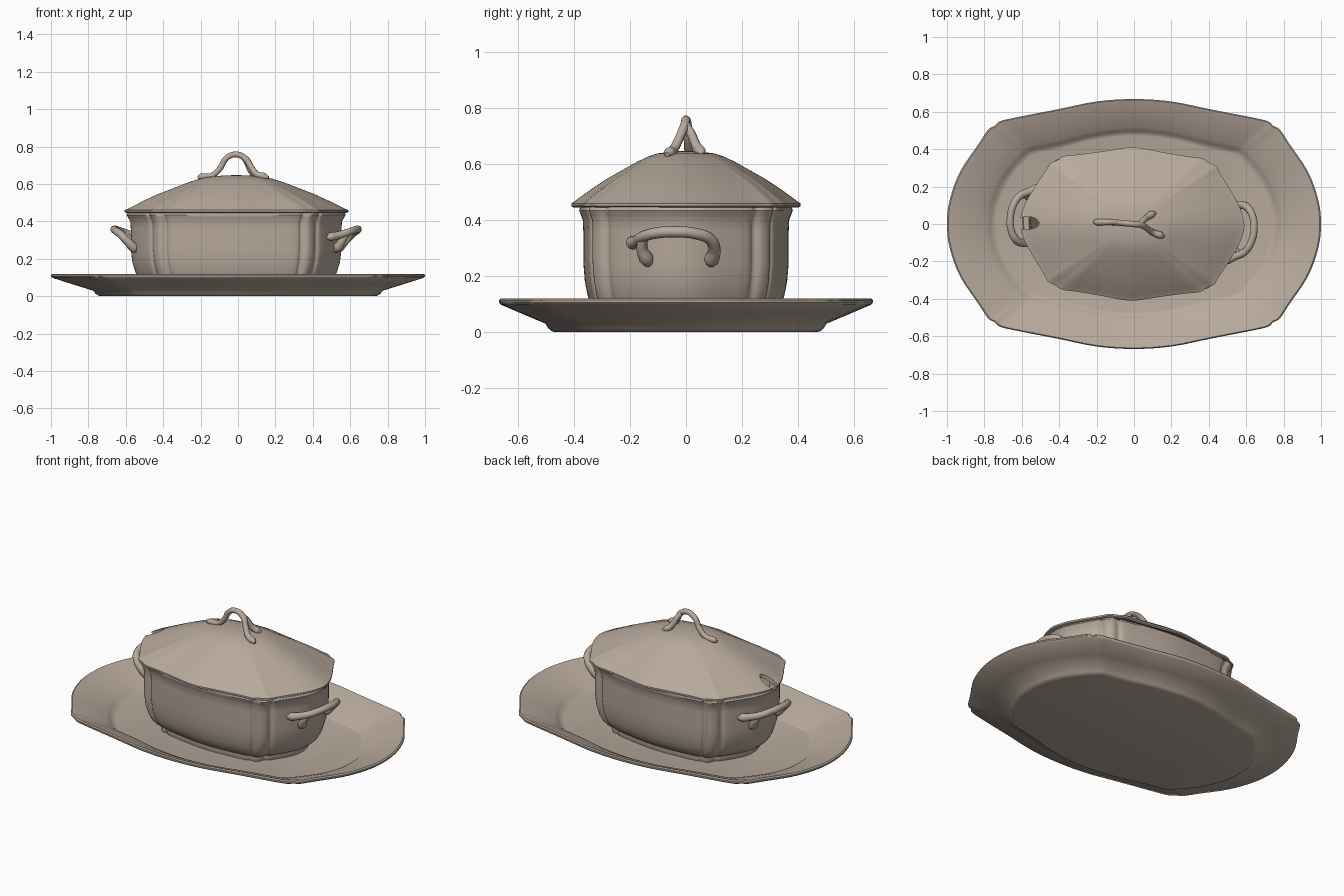
import bpy
import math
from mathutils import Vector

cube = bpy.data.objects.get("Cube")
if cube:
    bpy.data.objects.remove(cube, do_unlink=True)

clay = bpy.data.materials.new("warm beige glaze")
clay.use_nodes = True
clay.diffuse_color = (0.48, 0.40, 0.335, 1)
clay.node_tree.nodes["Principled BSDF"].inputs["Base Color"].default_value = clay.diffuse_color


def outline(quarter, steps=4):
    """Mirror a quarter outline into a closed loop and round it with a Catmull-Rom curve."""
    q = [Vector(p) for p in quarter]
    half = q + [Vector((-p.x, p.y)) for p in reversed(q[:-1])]
    pts = half + [Vector((p.x, -p.y)) for p in reversed(half[1:-1])]
    n, out = len(pts), []
    for i in range(n):
        a, b, c, d = (pts[(i + k) % n] for k in (-1, 0, 1, 2))
        for s in range(steps):
            t = s / steps
            out.append(0.5 * (2 * b + (c - a) * t + (2 * a - 5 * b + 4 * c - d) * t * t
                              + (3 * b - a - 3 * c + d) * t ** 3))
    return out


def ellipse_like(loop, rx, ry):
    """Points on an ellipse in the same directions as the loop's points."""
    angles = [math.atan2(p.y / ry, p.x / rx) for p in loop]
    return [Vector((rx * math.cos(a), ry * math.sin(a))) for a in angles]


def finish(ob, angle=40):
    ob.data.materials.clear()
    ob.data.materials.append(clay)
    bpy.ops.object.select_all(action='DESELECT')
    ob.select_set(True)
    bpy.context.view_layer.objects.active = ob
    bpy.ops.object.shade_smooth_by_angle(angle=math.radians(angle))


def loft(name, rings, loc=(0, 0, 0), turn=0):
    """Skin a stack of (loop, z) rings and cap both ends."""
    n = len(rings[0][0])
    verts = [(p.x, p.y, z) for loop, z in rings for p in loop]
    faces = [(r * n + i, r * n + (i + 1) % n, (r + 1) * n + (i + 1) % n, (r + 1) * n + i)
             for r in range(len(rings) - 1) for i in range(n)]
    faces.append(tuple(reversed(range(n))))
    faces.append(tuple(range(len(verts) - n, len(verts))))
    me = bpy.data.meshes.new(name)
    me.from_pydata(verts, [], faces)
    ob = bpy.data.objects.new(name, me)
    bpy.context.collection.objects.link(ob)
    ob.location = loc
    ob.rotation_euler.z = math.radians(turn)
    finish(ob)
    return ob


def mix(a, b, t):
    return [p.lerp(q, t) for p, q in zip(a, b)]


def scaled(loop, s):
    return [p * s for p in loop]


def handle(name, paths, loc, turn):
    """Round clay strands: each path is a list of (x, y, z, radius)."""
    cu = bpy.data.curves.new(name, 'CURVE')
    cu.dimensions = '3D'
    cu.bevel_depth = 1
    cu.bevel_resolution = 3
    cu.resolution_u = 8
    cu.use_fill_caps = True
    for path in paths:
        sp = cu.splines.new('BEZIER')
        sp.bezier_points.add(len(path) - 1)
        for bp, (x, y, z, r) in zip(sp.bezier_points, path):
            bp.co = (x, y, z)
            bp.radius = r
            bp.handle_left_type = bp.handle_right_type = 'AUTO'
    ob = bpy.data.objects.new(name, cu)
    bpy.context.collection.objects.link(ob)
    ob.location = loc
    ob.rotation_euler.z = math.radians(turn)
    bpy.ops.object.select_all(action='DESELECT')
    ob.select_set(True)
    bpy.context.view_layer.objects.active = ob
    bpy.ops.object.convert(target='MESH')
    finish(bpy.context.object, 60)


# Platter: flat floor lofted out to a wide, scalloped rim
floor = outline([(.745, 0), (.735, .1), (.685, .22), (.62, .31), (.585, .345), (.565, .365),
                 (.54, .38), (.5, .39), (.4, .41), (.2, .46), (0, .48)])
rim = outline([(1, 0), (.985, .13), (.93, .28), (.83, .43), (.78, .505), (.745, .525),
               (.715, .55), (.63, .57), (.4, .615), (.2, .655), (0, .668)])
platter_profile = [(-.06, 0), (0, .003), (.06, .012), (.12, .03), (.5, .06), (.97, .098),
                   (1, .106), (1, .114), (.97, .12), (.9, .116), (.5, .082), (.2, .052),
                   (.1, .038), (.04, .024), (-.04, .02)]
loft("platter", [(mix(floor, rim, t), z) for t, z in platter_profile])

# Tureen body: hollow bowl with fluted corner columns and a stepped foot
wall = outline([(.575, 0), (.555, .1), (.475, .24), (.445, .262), (.435, .295), (.405, .322),
                (.365, .322), (.335, .34), (.15, .365), (0, .374)])
body_profile = [(.79, .02), (.80, .035), (.80, .05), (.85, .065), (.9, .09), (.935, .125),
                (.965, .18), (.98, .25), (.98, .36), (.985, .4), (1.005, .42), (1.02, .435),
                (1.01, .446), (.96, .446), (.94, .4), (.93, .2), (.85, .1), (.7, .07)]
base = (-.01, 0, 0)
loft("tureen_body", [(scaled(wall, s), z) for s, z in body_profile], base, -2.5)

# Lid: faceted shell whose corners soften toward the crown
edge = outline([(.6, 0), (.578, .09), (.535, .17), (.465, .28), (.445, .315), (.405, .335),
                (.365, .358), (.28, .368), (.15, .388), (0, .41)])
crown = ellipse_like(edge, .6, .41)
lid_profile = [(.3, .615), (.55, .56), (.82, .49), (.93, .452), (.98, .445), (1, .45),
               (1, .46), (.97, .467), (.93, .48), (.82, .512), (.7, .545), (.55, .58),
               (.42, .61), (.33, .627), (.25, .638), (.12, .645), (.03, .647)]
lid = loft("lid", [(scaled(mix(crown, edge, min(1, s * 1.2)), s), z) for s, z in lid_profile],
           base, -1)

# Ladle notch cut through the lid edge
bpy.ops.mesh.primitive_cylinder_add(vertices=32, radius=1, depth=.3, location=(-.57, .005, .47))
cutter = bpy.context.object
cutter.name = "ladle_notch_cutter"
cutter.scale = (.062, .034, 1)
cutter.hide_render = True
cut = lid.modifiers.new("ladle_notch", 'BOOLEAN')
cut.operation = 'DIFFERENCE'
cut.solver = 'EXACT'
cut.object = cutter
bpy.context.view_layer.objects.active = lid
bpy.ops.object.modifier_apply(modifier=cut.name)
bpy.data.objects.remove(cutter, do_unlink=True)
finish(lid)

# Lid handle: arched strand that forks at one end
handle("lid_handle", [
    [(-.215, .01, .634, .008), (-.2, .01, .638, .018), (-.14, .01, .645, .016),
     (-.095, .008, .685, .016), (-.065, .005, .735, .016), (-.012, 0, .758, .016),
     (.04, -.006, .735, .017), (.07, -.025, .69, .016), (.1, -.045, .652, .017),
     (.14, -.06, .64, .02), (.162, -.068, .634, .008)],
    [(.03, 0, .742, .014), (.05, .018, .71, .016), (.07, .036, .668, .017),
     (.095, .052, .645, .02), (.115, .06, .634, .008)],
], (0, 0, 0), 0)

# Side handles: loop with one single root and one forked root, turned for the far end
side_paths = [
    [(.51, .105, .245, .012), (.54, .115, .258, .027), (.578, .127, .295, .022),
     (.615, .112, .332, .021), (.645, .06, .352, .02), (.652, 0, .358, .02),
     (.64, -.07, .355, .02), (.605, -.125, .342, .02), (.555, -.15, .326, .021),
     (.515, -.17, .318, .024), (.49, -.18, .312, .01)],
    [(.6, -.125, .34, .017), (.575, -.132, .3, .02), (.55, -.118, .262, .026),
     (.515, -.105, .24, .012)],
]
handle("left_handle", side_paths, base, -2.5)
handle("right_handle", side_paths, base, 177.5)
